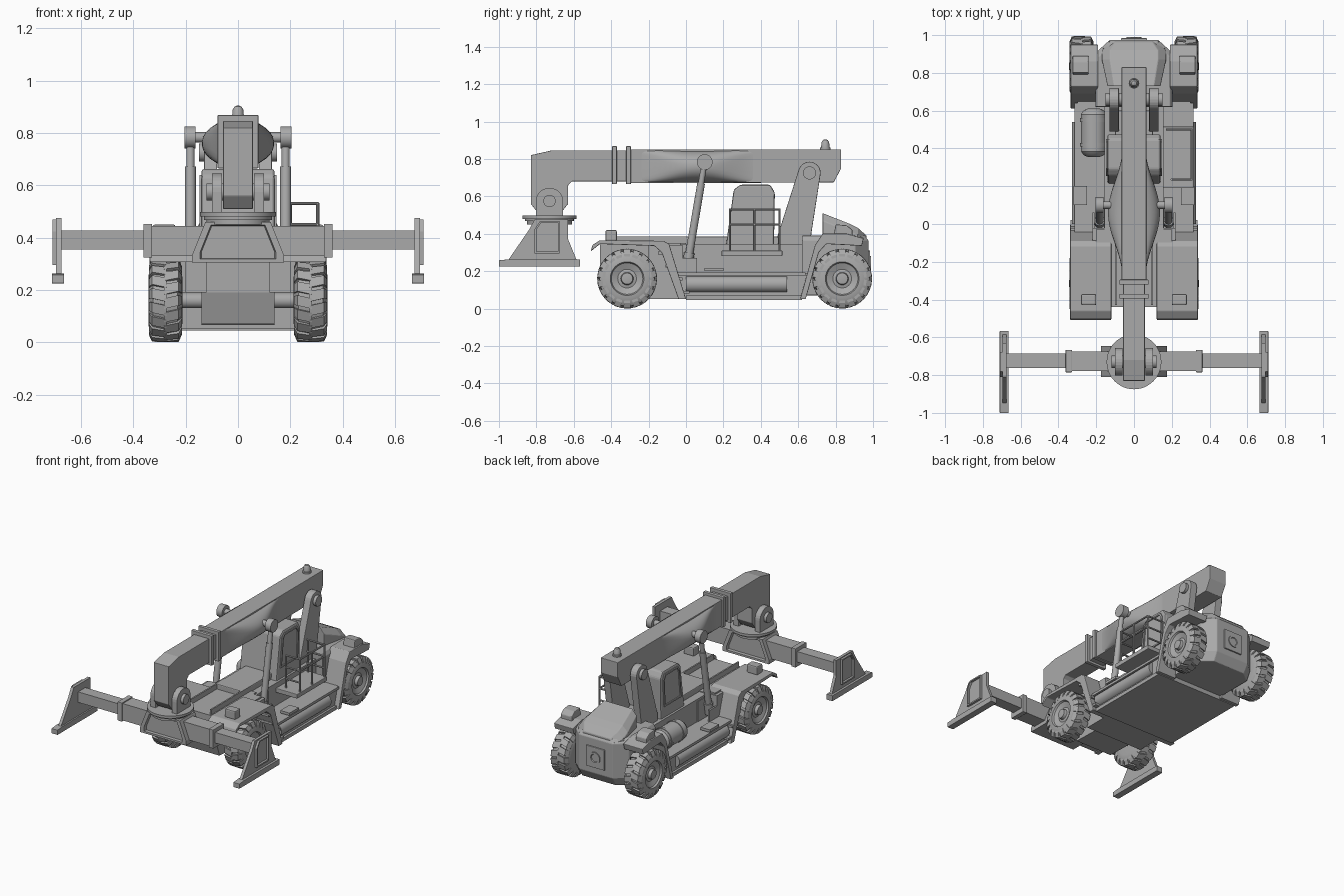
import bpy, bmesh, math
from mathutils import Vector

grey = bpy.data.materials.new("plain_grey")
grey.diffuse_color = (0.4, 0.4, 0.4, 1)


def finish(name, bm, bevel=0, smooth=False):
    bmesh.ops.recalc_face_normals(bm, faces=bm.faces)
    me = bpy.data.meshes.new(name)
    bm.to_mesh(me)
    bm.free()
    me.materials.append(grey)
    ob = bpy.data.objects.new(name, me)
    bpy.context.collection.objects.link(ob)
    if bevel:
        m = ob.modifiers.new("bevel", 'BEVEL')
        m.width, m.segments, m.limit_method = bevel, 2, 'ANGLE'
    if smooth:
        bpy.ops.object.select_all(action='DESELECT')
        bpy.context.view_layer.objects.active = ob
        ob.select_set(True)
        bpy.ops.object.shade_smooth_by_angle(angle=math.radians(35))
    return ob


def loft(name, rings, bevel=0, smooth=False, closed=False):
    bm = bmesh.new()
    vs = [[bm.verts.new(p) for p in r] for r in rings]
    pairs = list(zip(vs, vs[1:])) + ([(vs[-1], vs[0])] if closed else [])
    for a, b in pairs:
        for i in range(len(a)):
            j = (i + 1) % len(a)
            bm.faces.new((a[i], a[j], b[j], b[i]))
    if not closed:
        bm.faces.new(vs[0])
        bm.faces.new(vs[-1])
    return finish(name, bm, bevel, smooth)


def prism(name, pts, x0, x1, bevel=0):
    """Side profile (y, z) extruded across x."""
    return loft(name, [[(x, y, z) for y, z in pts] for x in (x0, x1)], bevel)


def box(name, x0, x1, y0, y1, z0, z1, bevel=0):
    return prism(name, [(y0, z0), (y1, z0), (y1, z1), (y0, z1)], x0, x1, bevel)


def lathe(name, start, axis, profile, n=32):
    """Profile of (distance along axis, radius)."""
    start, axis = Vector(start), Vector(axis).normalized()
    u = axis.orthogonal().normalized()
    v = axis.cross(u)
    t = [2 * math.pi * i / n for i in range(n)]
    return loft(name, [[start + axis * d + (u * math.cos(a) + v * math.sin(a)) * r for a in t]
                       for d, r in profile], smooth=True)


def rod(name, p0, p1, r, n=20):
    d = Vector(p1) - Vector(p0)
    return lathe(name, p0, d, [(0, r), (d.length, r)], n)


def frame(name, outer, inner, x0, x1):
    """Side-profile frame with an opening."""
    return loft(name, [[(x, y, z) for y, z in p] for x, p in
                       ((x0, outer), (x1, outer), (x1, inner), (x0, inner))], closed=True)


# wheels: tyre, dished rim, hub and staggered tread blocks
def wheel(s, y, name):
    c = 0.16
    lathe(name + "_tyre", (s * 0.213, y, c), (s, 0, 0),
          [(0, 0.03), (0, 0.09), (0.004, 0.125), (0.018, 0.147), (0.065, 0.151), (0.112, 0.147),
           (0.126, 0.125), (0.129, 0.09), (0.118, 0.084), (0.112, 0.07), (0.104, 0.05),
           (0.108, 0.034), (0.128, 0.03), (0.13, 0.018)], 48)
    bm = bmesh.new()
    n = 18
    for side in (0, 1):
        for i in range(n):
            a0 = 2 * math.pi * (i + side * 0.5) / n
            xs = (0.002, 0.014, 0.07) if side == 0 else (0.128, 0.116, 0.06)
            rings = []
            for x, r0, r1, sh in zip(xs, (0.118, 0.13, 0.14), (0.132, 0.159, 0.16), (0, 0, 0.08)):
                rings.append([bm.verts.new((s * (0.213 + x), y + r * math.cos(a0 + sh + d),
                                            c + r * math.sin(a0 + sh + d)))
                              for r, d in ((r0, -0.125), (r0, 0.125), (r1, 0.125), (r1, -0.125))])
            for a, b in zip(rings, rings[1:]):
                for k in range(4):
                    bm.faces.new((a[k], a[(k + 1) % 4], b[(k + 1) % 4], b[k]))
            bm.faces.new(rings[0])
            bm.faces.new(rings[-1])
    finish(name + "_tread", bm)


for s in (-1, 1):
    wheel(s, -0.315, "front_wheel")
    wheel(s, 0.835, "rear_wheel")
for y in (-0.315, 0.835):
    rod("axle", (-0.25, y, 0.16), (0.25, y, 0.16), 0.03)

# chassis
prism("lower_chassis", [(-0.02, 0.05), (0.62, 0.05), (0.66, 0.19), (-0.06, 0.19)], -0.3, 0.3)
box("floor_plate", -0.315, 0.315, -0.0, 0.62, 0.045, 0.07)
prism("front_chassis", [(-0.44, 0.19), (-0.4, 0.07), (0, 0.06), (0, 0.35), (-0.44, 0.35)], -0.14, 0.14)
box("front_crossbeam", -0.22, 0.22, -0.2, -0.02, 0.05, 0.34)
box("deck", -0.155, 0.155, -0.1, 0.7, 0.15, 0.345)
box("deck_hump", -0.1, 0.1, -0.1, 0.6, 0.34, 0.385, 0.006)
for s in (-1, 1):
    box("deck_rail", s * 0.09, s * 0.1, -0.43, 0, 0.34, 0.385)
    rod("side_tube", (s * 0.285, 0.0, 0.13), (s * 0.285, 0.54, 0.13), 0.045)
    box("sill", s * 0.15, s * 0.315, -0.06, 0.64, 0.175, 0.192)
    box("upper_step", s * 0.25, s * 0.32, 0.1, 0.2, 0.2, 0.218)
    box("lower_step", s * 0.3, s * 0.325, 0.06, 0.17, 0.115, 0.13)
    # front fender, arched and raked behind the wheel
    prism("front_fender", [(-0.51, 0.305), (-0.46, 0.345), (-0.17, 0.335), (-0.13, 0.3), (-0.04, 0.05),
                           (0.0, 0.05), (-0.09, 0.345), (-0.12, 0.362), (-0.46, 0.365), (-0.5, 0.34)],
          s * 0.12, s * 0.338, 0.004)
    box("fender_inner_wall", s * 0.12, s * 0.2, -0.46, -0.03, 0.19, 0.35)
    box("headlight", s * 0.2, s * 0.28, -0.43, -0.37, 0.36, 0.42, 0.008)
    for i in range(4):
        y = -0.15 + i * 0.04
        box("stair_tread", s * 0.21, s * 0.335, y, y + 0.05, 0.29 - i * 0.07, 0.305 - i * 0.07)
    # rear fender
    prism("rear_fender", [(0.61, 0.05), (0.64, 0.05), (0.71, 0.3), (0.75, 0.345), (0.94, 0.335),
                          (0.95, 0.375), (0.86, 0.4), (0.73, 0.4), (0.69, 0.34)], s * 0.19, s * 0.335, 0.004)
    prism("rear_lamp", [(0.79, 0.39), (0.89, 0.38), (0.89, 0.42), (0.86, 0.445), (0.8, 0.45)],
          s * 0.24, s * 0.325, 0.006)


# rear counterweight: chamfered plan, sloping hood on top
def plan(z, w, y1, c):
    return [(-w, 0.62, z), (w, 0.62, z), (w, y1 - c, z), (w * 0.62, y1, z), (-w * 0.62, y1, z), (-w, y1 - c, z)]


loft("counterweight", [plan(0.07, 0.2, 0.94, 0.06), plan(0.13, 0.205, 0.975, 0.07),
                       plan(0.365, 0.205, 0.975, 0.07), plan(0.39, 0.19, 0.955, 0.07)], 0.004)
loft("hood", [[(-w, y, 0.37), (w, y, 0.37), (w, y, h - 0.04), (w * 0.75, y, h), (-w * 0.75, y, h), (-w, y, h - 0.04)]
              for y, w, h in ((0.73, 0.14, 0.51), (0.87, 0.17, 0.455), (0.92, 0.17, 0.43), (0.965, 0.13, 0.39))], 0.004)
box("rear_plate", -0.07, 0.07, 0.97, 0.984, 0.17, 0.31, 0.004)
lathe("tow_ring", (0, 0.98, 0.24), (0, 1, 0), [(0, 0.04), (0.01, 0.04), (0.01, 0.028), (0.003, 0.025)])

# boom mast with pivot
for s in (-1, 1):
    arc = [(0.66 + 0.06 * math.cos(a), 0.725 + 0.06 * math.sin(a))
           for a in [math.radians(-15 + 15 * i) for i in range(13)]]
    prism("mast_plate", [(0.5, 0.19), (0.66, 0.19), (0.67, 0.4)] + arc + [(0.49, 0.39)], s * 0.08, s * 0.13, 0.004)
rod("mast_pivot", (-0.15, 0.66, 0.725), (0.15, 0.66, 0.725), 0.035)

# telescopic boom
prism("outer_boom", [(-0.3, 0.67), (0.79, 0.675), (0.83, 0.75), (0.83, 0.85), (-0.3, 0.85)], -0.065, 0.065, 0.003)
rings = []
for i in range(25):
    t = i / 24
    y = -0.28 + 0.68 * t
    k = math.sin(math.pi * t) ** 2
    w, e = 0.062 + 0.076 * k, 0.15 + 0.8 * k
    ring = []
    for j in range(32):
        a = 2 * math.pi * (j + 0.5) / 32
        c, d = math.cos(a), math.sin(a)
        ring.append((math.copysign(abs(c) ** e, c) * w, y, 0.76 + math.copysign(abs(d) ** e, d) * 0.089))
    rings.append(ring)
loft("boom_bulge", rings, smooth=True)
prism("inner_boom", [(-0.83, 0.56), (-0.79, 0.51), (-0.67, 0.51), (-0.63, 0.56), (-0.63, 0.66), (-0.61, 0.68),
                     (-0.2, 0.68), (-0.2, 0.845), (-0.72, 0.845), (-0.83, 0.82)], -0.057, 0.057, 0.003)
for y in (-0.395, -0.32):
    box("boom_collar", -0.078, 0.078, y, y + 0.025, 0.665, 0.868, 0.003)
lathe("beacon", (0, 0.745, 0.845), (0, 0, 1), [(0, 0.028), (0.015, 0.028), (0.017, 0.023), (0.045, 0.02),
                                               (0.056, 0.013), (0.06, 0.003)])

# lift cylinders
rod("lift_crossbar", (-0.18, 0.1, 0.783), (0.18, 0.1, 0.783), 0.02)
for s in (-1, 1):
    x = s * 0.182
    top, low = Vector((x, 0.1, 0.783)), Vector((x, 0.005, 0.22))
    rod("lift_head", (s * 0.162, 0.1, 0.783), (s * 0.205, 0.1, 0.783), 0.042, 28)
    rod("lift_rod", low, top, 0.016)
    rod("lift_barrel", low, low.lerp(top, 0.8), 0.021)
    rod("lift_foot", low, low.lerp(top, 0.14), 0.028)
    box("lift_bracket", s * 0.15, s * 0.16, -0.03, 0.1, 0.19, 0.33)
    box("lift_outer_bracket", s * 0.208, s * 0.22, -0.03, 0.06, 0.19, 0.27)

# operator cab with window panels
cab = [(0.21, 0.31), (0.47, 0.31), (0.475, 0.62), (0.45, 0.662), (0.29, 0.662), (0.255, 0.635)]
prism("cab", cab, -0.14, 0.14, 0.01)
win = [(0.265, 0.43), (0.43, 0.43), (0.44, 0.6), (0.425, 0.63), (0.3, 0.63), (0.285, 0.61)]
grow = [(0.35 + (y - 0.35) * 1.12, 0.53 + (z - 0.53) * 1.1) for y, z in win]
for s in (-1, 1):
    frame("side_window_frame", grow, win, s * 0.138, s * 0.147)

# platform with handrails
box("platform", 0.13, 0.315, 0.19, 0.515, 0.28, 0.31, 0.004)
for z in (0.53, 0.45, 0.37):
    for a, b in (((0.305, 0.235), (0.305, 0.5)), ((0.305, 0.5), (0.17, 0.5)), ((0.305, 0.235), (0.2, 0.235))):
        if z > 0.4 or a[1] == b[1]:
            rod("handrail", (*a, z), (*b, z), 0.006, 10)
for x, y in ((0.305, 0.235), (0.305, 0.365), (0.305, 0.5), (0.2, 0.235), (0.18, 0.5)):
    rod("rail_post", (x, y, 0.3), (x, y, 0.533), 0.006, 10)

# storage tank on the left sill
lathe("tank", (-0.213, 0.355, 0.265), (0, 1, 0),
      [(0, 0.03), (0.008, 0.052), (0.03, 0.068), (0.226, 0.068), (0.248, 0.052), (0.256, 0.03)])
for y in (0.41, 0.54):
    rod("tank_strap", (-0.213, y, 0.265), (-0.213, y + 0.02, 0.265), 0.072, 32)

# rotator head
Y = -0.73
lathe("turntable", (0, Y, 0.45), (0, 0, 1), [(0, 0.12), (0.018, 0.12), (0.018, 0.13), (0.03, 0.13), (0.03, 0.145),
                                             (0.047, 0.145)], 48)
lug = [(Y + 0.073 * math.cos(math.pi * i / 14), 0.575 + 0.07 * math.sin(math.pi * i / 14)) for i in range(15)]
for s in (-1, 1):
    prism("head_lug", lug + [(Y - 0.073, 0.49), (Y + 0.073, 0.49)], s * 0.062, s * 0.1)
rod("head_pin", (-0.12, Y, 0.575), (0.12, Y, 0.575), 0.033)


# spreader: centre housing, telescoping arms and end feet
def trapezoid(y, k):
    return [(x * k, y, 0.385 + (z - 0.385) * k) for x, z in
            ((-0.175, 0.305), (0.175, 0.305), (0.175, 0.335), (0.125, 0.46), (-0.125, 0.46), (-0.175, 0.335))]


loft("spreader_housing", [trapezoid(y, k) for y, k in ((-0.79, 0.8), (-0.81, 0.83), (-0.81, 1), (-0.645, 1),
                                                       (-0.645, 0.83), (-0.665, 0.8))])
box("spreader_beam", -0.34, 0.34, -0.777, -0.675, 0.33, 0.445)
box("spreader_arms", -0.69, 0.69, -0.763, -0.685, 0.355, 0.427)
foot = [(-0.95, 0.26), (-0.585, 0.26), (-0.63, 0.37), (-0.63, 0.475), (-0.81, 0.475), (-0.84, 0.42)]
hole = [(-0.8, 0.305), (-0.685, 0.305), (-0.685, 0.38), (-0.685, 0.46), (-0.775, 0.46), (-0.8, 0.42)]
for s in (-1, 1):
    box("arm_collar", s * 0.328, s * 0.362, -0.785, -0.667, 0.323, 0.452, 0.003)
    prism("foot_plate", foot, s * 0.675, s * 0.695)
    rim = [(-0.742 + (y + 0.742) * 1.15, 0.385 + (z - 0.385) * 1.12) for y, z in hole]
    frame("foot_frame", rim, hole, s * 0.69, s * 0.71)
    prism("foot_base", [(-1.0, 0.225), (-0.567, 0.225), (-0.567, 0.263), (-0.95, 0.263), (-1.0, 0.258)],
          s * 0.665, s * 0.711, 0.002)
